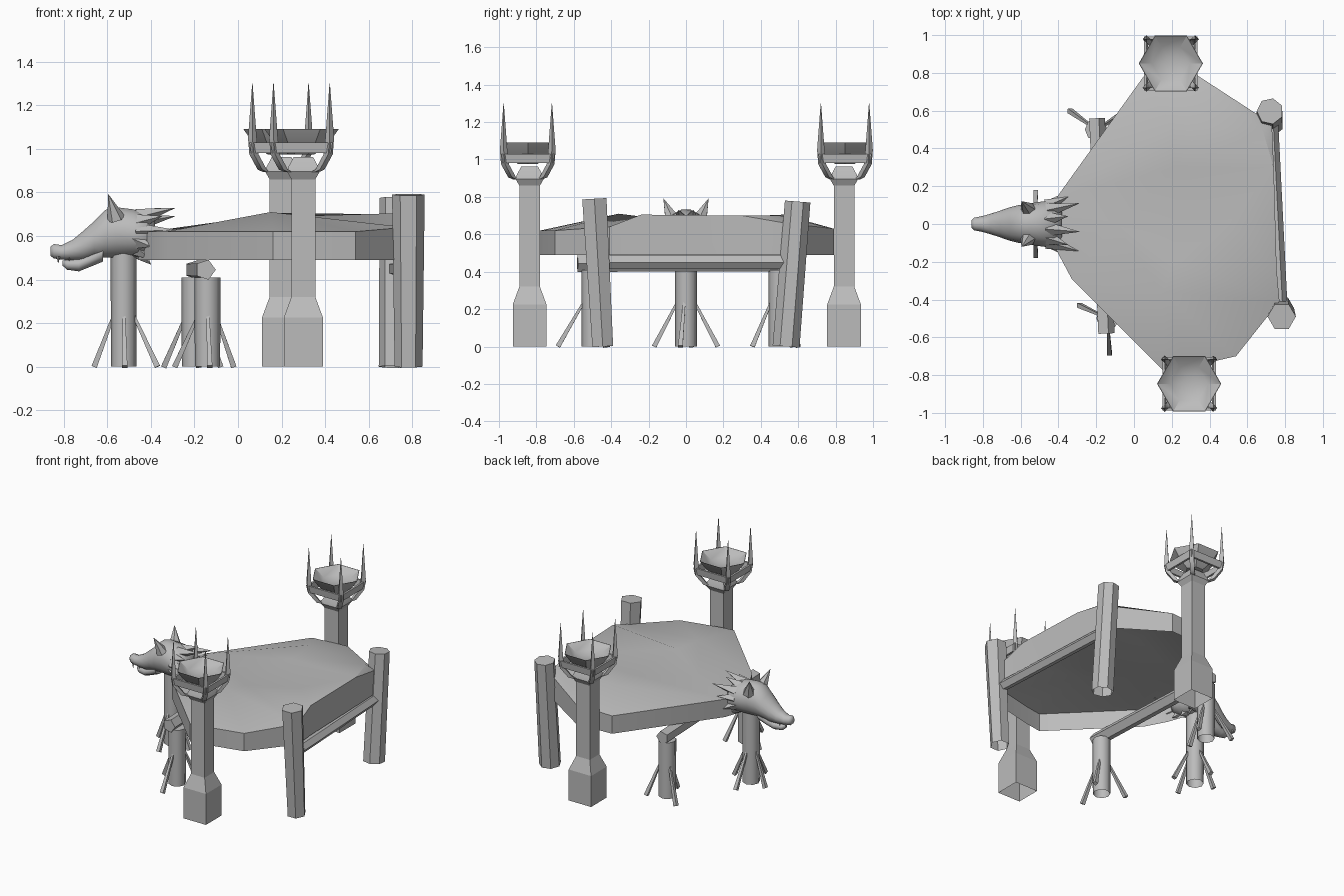
import bpy, bmesh, math
from mathutils import Vector
from mathutils.geometry import delaunay_2d_cdt

if "Cube" in bpy.data.objects:
    bpy.data.objects.remove(bpy.data.objects["Cube"])

grey = bpy.data.materials.new("plain_grey")
grey.use_nodes = True
COLOUR = (0.5, 0.5, 0.5, 1)
grey.diffuse_color = COLOUR
next(n for n in grey.node_tree.nodes if n.type == 'BSDF_PRINCIPLED').inputs["Base Color"].default_value = COLOUR


def finish(name, bm, angle=35):
    """Turn a bmesh into a shaded object."""
    bmesh.ops.recalc_face_normals(bm, faces=bm.faces)
    mesh = bpy.data.meshes.new(name)
    bm.to_mesh(mesh)
    bm.free()
    mesh.materials.append(grey)
    ob = bpy.data.objects.new(name, mesh)
    bpy.context.collection.objects.link(ob)
    bpy.ops.object.select_all(action='DESELECT')
    ob.select_set(True)
    bpy.context.view_layer.objects.active = ob
    bpy.ops.object.shade_smooth_by_angle(angle=math.radians(angle))


def bridge(bm, rings, start=True, end=True):
    """Skin a list of equal rings of points, with optional end caps."""
    rows = [[bm.verts.new(p) for p in ring] for ring in rings]
    n = len(rows[0])
    for a, b in zip(rows, rows[1:]):
        for i in range(n):
            j = (i + 1) % n
            bm.faces.new((a[i], a[j], b[j], b[i]))
    if start:
        bm.faces.new(rows[0])
    if end:
        bm.faces.new(rows[-1])


def rod(bm, p0, p1, r0, r1, n=7, turn=0.0, start=True):
    """Tapered n-sided rod between two points."""
    p0, p1 = Vector(p0), Vector(p1)
    d = (p1 - p0).normalized()
    u = d.cross(Vector((0, 1, 0)) if abs(d.y) < 0.8 else Vector((0, 0, 1))).normalized()
    v = d.cross(u)
    angs = [turn + math.tau * i / n for i in range(n)]
    bridge(bm, [[p + (u * math.cos(a) + v * math.sin(a)) * r for a in angs]
                for p, r in ((p0, r0), (p1, r1))], start)


def log(name, p0, p1, r0, r1, n=7, start=False):
    bm = bmesh.new()
    rod(bm, p0, p1, r0, r1, n, 0, start)
    finish(name, bm, 50)


def stack(name, cx, cy, levels, n, turn, start, angle=35):
    """Upright n-sided profile from (radius, height) levels."""
    bm = bmesh.new()
    bridge(bm, [[(cx + r * math.cos(turn + math.tau * i / n),
                  cy + r * math.sin(turn + math.tau * i / n), z) for i in range(n)]
                for r, z in levels], start)
    finish(name, bm, angle)


# Platform: hollow shell, upright rim with an uneven top
rim = [(-0.46, 0, .62), (-0.41, -.14, .62), (-0.33, -.29, .62), (.16, -.78, .62),
       (.28, -.76, .62), (.54, -.70, .62), (.77, -.41, .64), (.755, -.24, .705),
       (.74, .3, .70), (.73, .53, .66), (.33, .79, .63), (.05, .78, .62), (-.41, .14, .62)]
humps = [(.15, -.36, .71), (.21, -.2, .69), (.22, .3, .695), (.2, .52, .705),
         (-.1, 0, .65), (.5, 0, .672), (.68, .5, .70)]
pts = rim + humps
k = len(rim)
cdt = delaunay_2d_cdt([Vector(p[:2]) for p in pts], [], [list(range(k))], 1, 1e-5)
bm = bmesh.new()
top = [bm.verts.new((v.x, v.y, pts[o[0]][2])) for v, o in zip(cdt[0], cdt[3])]
for f in cdt[2]:
    bm.faces.new([top[i] for i in f])
order = {o[0]: top[i] for i, o in enumerate(cdt[3])}
low = [bm.verts.new((x, y, .49)) for x, y, z in rim]
for i in range(k):
    j = (i + 1) % k
    bm.faces.new((order[i], order[j], low[j], low[i]))
finish("platform", bm)

# Tall posts and cross beams
log("front_post", (.783, -.445, 0), (.782, -.49, .79), .064, .075, 6)
log("back_post", (.72, .535, 0), (.72, .597, .775), .074, .07)
log("post_beam", (.775, -.44, .45), (.725, .55, .45), .038, .038, 5, True)
log("stand_beam", (-.15, -.58, .445), (-.20, .56, .445), .048, .046, 5, True)

# Short logs propped by splayed sticks
stands = {
    "front_stand": ((-.14, -.5), .41, [(-.13, -.685), (-.29, -.43), (-.02, -.42)]),
    "back_stand": ((-.20, .50), .41, [(-.34, .60), (-.08, .57), (-.18, .355)]),
    "head_stand": ((-.525, 0), .56, [(-.66, .03), (-.37, -.03), (-.52, -.17), (-.52, .17)]),
}
for name, ((x, y), h, feet) in stands.items():
    log(name + "_log", (x, y, 0), (x, y, h), .058, .06, 8)
    bm = bmesh.new()
    for fx, fy in feet:
        d = Vector((fx - x, fy - y, 0)).normalized() * .045
        rod(bm, (fx, fy, 0), (x + d.x, y + d.y, .24), .018, .009, 4, math.pi / 4)
    finish(name + "_sticks", bm)

# Braziers: square pillar, square ring, clawed spikes and six-sided bowl
Q = math.sqrt(2)
corners = ((1, 1), (-1, 1), (-1, -1), (1, -1))
for side, cx, cy, px, py in (("front", .292, -.846, .30, -.836), ("back", .195, .85, .20, .845)):
    stack(side + "_pillar", px, py,
          [(.09 * Q, 0), (.09 * Q, .225), (.055 * Q, .32), (.055 * Q, .86), (.075 * Q, .895),
           (.07 * Q, .915), (.045 * Q, .962)], 4, math.pi / 4, False, 20)
    bm = bmesh.new()
    bridge(bm, [[(cx + sx * h, cy + sy * h, z) for sx, sy in corners]
                for h, z in ((.135, .98), (.142, 1.03), (.128, 1.03), (.12, .98), (.135, .98))],
           False, False)
    bmesh.ops.remove_doubles(bm, verts=bm.verts, dist=1e-5)
    finish(side + "_ring", bm, 20)
    bm = bmesh.new()
    path = [(.06, .893), (.084, .905), (.122, .975), (.129, 1.05), (.129, 1.30)]
    widths = [.019, .021, .021, .02, .001]
    for sx, sy in corners:
        bridge(bm, [[(cx + sx * (o + w * math.cos(a)), cy + sy * (o + w * math.sin(a)), z)
                     for a in (0, math.pi / 2, math.pi, math.pi * 1.5)]
                    for (o, z), w in zip(path, widths)])
    finish(side + "_spikes", bm)
    stack(side + "_bowl", cx, cy,
          [(.06, .975), (.12, 1.02), (.17, 1.09), (.167, 1.09), (.10, 1.045), (.04, 1.03)],
          6, 0, True)


# Beast head
def loft(name, sections, n=14):
    bm = bmesh.new()
    bridge(bm, [[(x, w * math.cos(math.tau * i / n), z + h * math.sin(math.tau * i / n))
                 for i in range(n)] for x, z, w, h in sections])
    finish(name, bm, 60)


loft("head", [(-.86, .53, .02, .022), (-.845, .53, .034, .034), (-.81, .525, .04, .034),
              (-.76, .535, .054, .048), (-.71, .555, .07, .07), (-.66, .585, .088, .085),
              (-.61, .61, .10, .112), (-.56, .617, .108, .118), (-.48, .613, .12, .112),
              (-.42, .605, .125, .10), (-.38, .61, .07, .06)])
loft("lower_jaw", [(-.805, .475, .014, .012), (-.785, .468, .03, .024), (-.73, .468, .042, .032),
                   (-.68, .49, .055, .034), (-.62, .53, .07, .05)], 10)

bm = bmesh.new()
for s in (-1, 1):
    rod(bm, (-.56, s * .075, .68), (-.595, s * .12, .79), .042, .001, 6)
finish("ears", bm)

bm = bmesh.new()
for s in (-1, 1):
    for x, h in ((-.825, .03), (-.775, .02)):
        rod(bm, (x, s * .028, .505), (x, s * .028, .505 - h), .008, .001, 4)
finish("teeth", bm)

# Mane: broad swept-back tufts around the neck, short ones under the throat
bm = bmesh.new()
count = 11
for i in range(count):
    a = math.tau * (i + .25) / count
    c, s = math.cos(a), math.sin(a)
    reach = (.16 if i % 2 else .10) if s > -.4 else .05
    flare = .145 if s > -.4 else .165
    rod(bm, (-.46, .095 * c, .61 + .08 * s), (-.45 + reach, flare * c, .61 + flare * .85 * s),
        .038, .001, 4)
finish("mane", bm)
